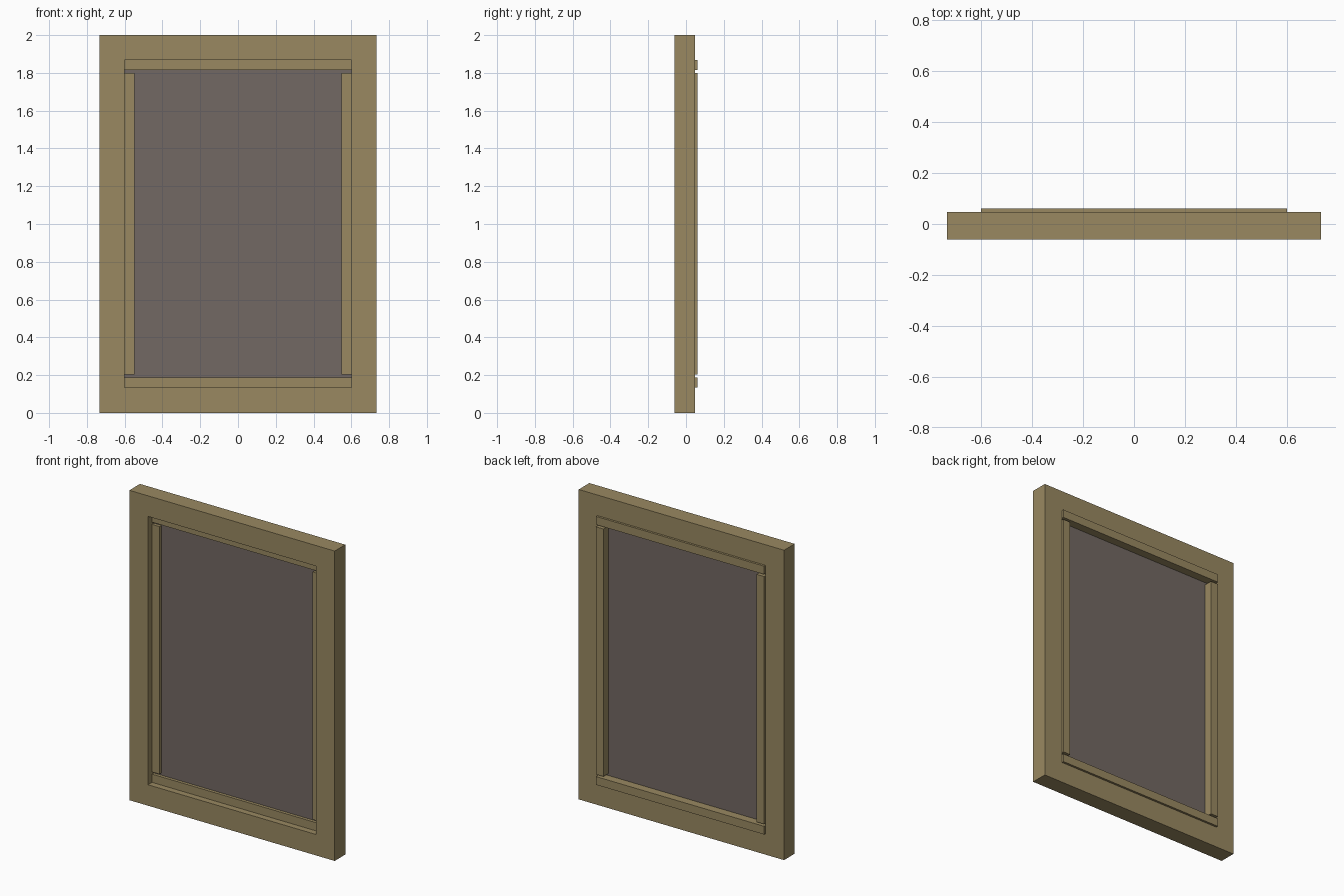
import bpy, bmesh

if "Cube" in bpy.data.objects:
    bpy.data.objects.remove(bpy.data.objects["Cube"])


def material(name, rgb):
    m = bpy.data.materials.new(name)
    m.diffuse_color = (*rgb, 1)
    m.use_nodes = True
    m.node_tree.nodes["Principled BSDF"].inputs["Base Color"].default_value = m.diffuse_color
    return m


wood = material("wood", (0.32, 0.25, 0.12))
tint = material("dark_glass", (0.17, 0.14, 0.125))


def add_object(name, bm, mat):
    bmesh.ops.recalc_face_normals(bm, faces=bm.faces)
    mesh = bpy.data.meshes.new(name)
    bm.to_mesh(mesh)
    bm.free()
    mesh.materials.append(mat)
    ob = bpy.data.objects.new(name, mesh)
    bpy.context.collection.objects.link(ob)
    return ob


def box(name, x, y, z, mat):
    bm = bmesh.new()
    bmesh.ops.create_cube(bm, size=1)
    for v in bm.verts:
        v.co = [lo + (c + 0.5) * (hi - lo) for c, (lo, hi) in zip(v.co, (x, y, z))]
    return add_object(name, bm, mat)


def ring_frame(name, outer, inner, y, mat):
    """Rectangular frame: quads between two rectangles, extruded along y."""
    bm = bmesh.new()

    def rect(x, z0, z1):
        return [bm.verts.new((px, y[0], pz))
                for px, pz in ((-x, z0), (x, z0), (x, z1), (-x, z1))]

    o, i = rect(*outer), rect(*inner)
    faces = [bm.faces.new((o[k], o[(k + 1) % 4], i[(k + 1) % 4], i[k])) for k in range(4)]
    ext = bmesh.ops.extrude_face_region(bm, geom=faces, use_keep_orig=True)
    verts = [g for g in ext["geom"] if isinstance(g, bmesh.types.BMVert)]
    bmesh.ops.translate(bm, vec=(0, y[1] - y[0], 0), verts=verts)
    return add_object(name, bm, mat)


W, Z0, Z1 = 0.6, 0.135, 1.867      # opening in the outer frame
SASH_Y = (-0.02, 0.061)            # sash depth, proud of the back

# Outer frame
ring_frame("outer_frame", (0.733, 0, 2), (W, Z0, Z1), (-0.061, 0.047), wood)

# Sash rails, top and bottom
box("bottom_rail", (-W, W), SASH_Y, (Z0, Z0 + 0.053), wood)
box("top_rail", (-W, W), SASH_Y, (Z1 - 0.053, Z1), wood)

# Sash stiles, stopping just short of the rails
for side, x in (("left", (-W, -0.547)), ("right", (0.547, W))):
    box(side + "_stile", x, SASH_Y, (0.202, 1.8), wood)

# Glass pane held in the middle of the sash
box("glass_pane", (-W, W), (0.0, 0.007), (Z0 + 0.04, Z1 - 0.04), tint)
